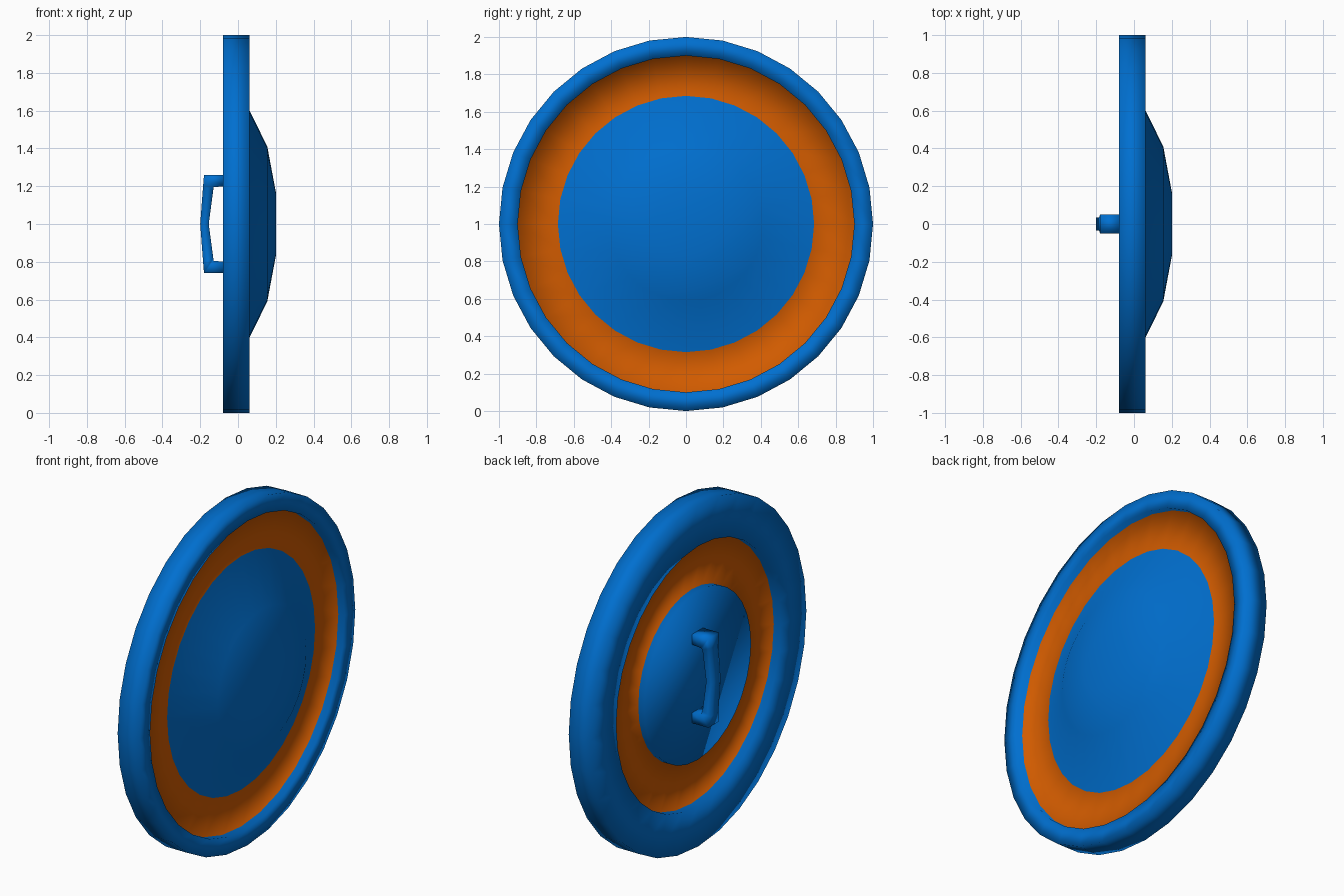
import bpy, bmesh, math

old = bpy.data.objects.get("Cube")
if old:
    bpy.data.objects.remove(old, do_unlink=True)


def material(name, rgb):
    m = bpy.data.materials.new(name)
    m.use_nodes = True
    m.diffuse_color = (*rgb, 1)
    m.node_tree.nodes["Principled BSDF"].inputs["Base Color"].default_value = (*rgb, 1)
    return m


BLUE = material("blue_paint", (0, 0.16, 0.63))
ORANGE = material("orange_paint", (0.64, 0.105, 0))
SIDES = 32


def finish(name, bm, mats):
    bmesh.ops.recalc_face_normals(bm, faces=bm.faces)
    for f in bm.faces:
        f.smooth = True
    me = bpy.data.meshes.new(name)
    bm.to_mesh(me)
    bm.free()
    for m in mats:
        me.materials.append(m)
    ob = bpy.data.objects.new(name, me)
    bpy.context.collection.objects.link(ob)
    return ob


def loft(bm, loops):
    """Skin successive vertex loops and cap both ends; returns bands of faces."""
    rings = [[bm.verts.new(p) for p in loop] for loop in loops]
    bands = []
    for a, b in zip(rings, rings[1:]):
        n = len(a)
        bands.append([bm.faces.new((a[i], a[(i + 1) % n], b[(i + 1) % n], b[i]))
                      for i in range(n)])
    bm.faces.new(rings[0])
    bm.faces.new(rings[-1])
    return bands


def circle(x, r):
    return [(x, r * math.sin(math.tau * i / SIDES), 1 + r * math.cos(math.tau * i / SIDES))
            for i in range(SIDES)]


# Shield body: (x, radius) from the domed face, over the rim, to the raised back disc
profile = [(0.2, 0.17), (0.155, 0.41), (0.02, 0.685), (0.02, 0.9), (0.06, 0.9),
           (0.06, 1.0), (-0.08, 1.0), (-0.08, 0.76), (-0.037, 0.76),
           (-0.037, 0.495), (-0.075, 0.495)]
bm = bmesh.new()
bands = loft(bm, [circle(x, r) for x, r in profile])
for k in (2, 8):                       # painted rings, front and back
    for f in bands[k]:
        f.material_index = 1
finish("shield_body", bm, [BLUE, ORANGE])

# Grip: thick legs and a thinner bent bar, (outer x, outer z, inner x, inner z, half width)
half = [(-0.07, 0.26, -0.07, 0.2, 0.05), (-0.18, 0.26, -0.13, 0.195, 0.05),
        (-0.185, 0.2, -0.131, 0.18, 0.035)]
path = half + [(-0.2, 0, -0.155, 0, 0.035)]
path += [(a, -b, c, -d, w) for a, b, c, d, w in reversed(half)]
bm = bmesh.new()
loft(bm, [[(a, -w, 1 + b), (a, w, 1 + b), (c, w, 1 + d), (c, -w, 1 + d)]
          for a, b, c, d, w in path])
finish("grip", bm, [BLUE])
